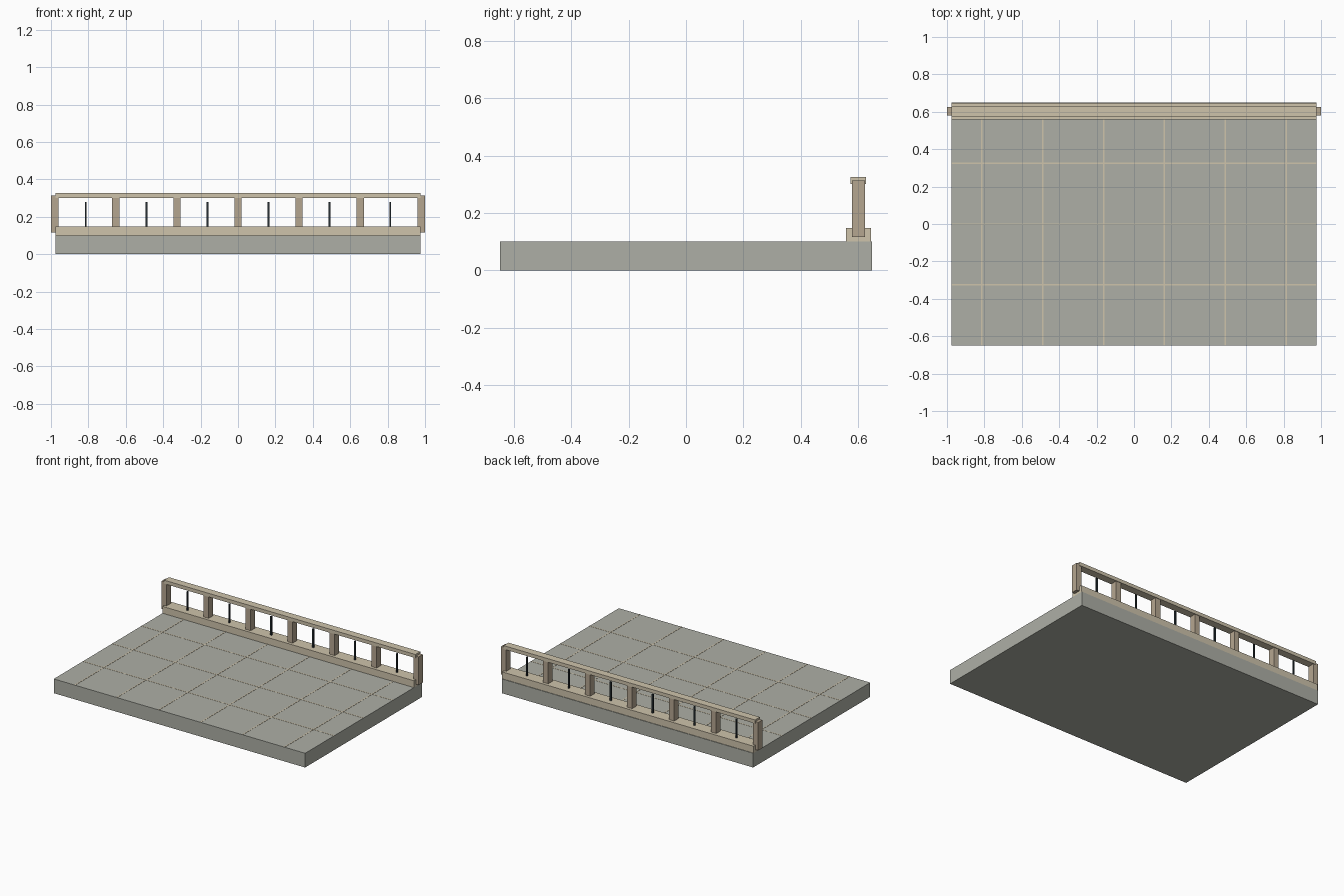
import bpy, bmesh

if "Cube" in bpy.data.objects:
    bpy.data.objects.remove(bpy.data.objects["Cube"])


def mat(name, rgb):
    m = bpy.data.materials.new(name)
    m.diffuse_color = (*rgb, 1)
    m.use_nodes = True
    m.node_tree.nodes["Principled BSDF"].inputs["Base Color"].default_value = m.diffuse_color
    return m


CONCRETE = mat("concrete", (0.42, 0.43, 0.38))
STONE = mat("pale_stone", (0.62, 0.55, 0.41))
POST = mat("post_stone", (0.46, 0.38, 0.28))
METAL = mat("dark_metal", (0.02, 0.03, 0.035))


def box(name, x, y, z, material):
    """Axis-aligned box from (min, max) ranges."""
    bm = bmesh.new()
    bmesh.ops.create_cube(bm, size=1)
    for v in bm.verts:
        v.co = [r[0] + (c + 0.5) * (r[1] - r[0]) for c, r in zip(v.co, (x, y, z))]
    me = bpy.data.meshes.new(name)
    bm.to_mesh(me)
    bm.free()
    me.materials.append(material)
    ob = bpy.data.objects.new(name, me)
    bpy.context.collection.objects.link(ob)
    return ob


L, W, STEP = 0.977, 0.65, 0.3257

# Floor slab
box("floor_slab", (-L, L), (-W, W), (0, 0.1), CONCRETE)

# Thin tile joints lying on the slab
J = 0.004
for i in range(6):
    x = (i - 2.5) * STEP
    box("joint_across", (x - J, x + J), (-W, W - 0.01), (0.098, 0.1012), STONE)
for i in range(3):
    y = (i - 1) * 0.325
    box("joint_along", (-L, L), (y - J, y + J), (0.098, 0.101), STONE)

# Balustrade kerb and top rail
box("kerb", (-L, L), (0.558, 0.646), (0.0995, 0.148), STONE)
box("top_rail", (-L, L), (0.575, 0.629), (0.301, 0.326), STONE)

# Posts, with the end posts standing slightly proud of the slab
for i in range(7):
    x = (i - 3) * 0.3265
    box("post", (x - 0.0195, x + 0.0195), (0.579, 0.625), (0.116, 0.313), POST)

# Slim metal bars between posts
for i in range(6):
    x = (i - 2.5) * STEP
    box("bar", (x - 0.005, x + 0.005), (0.597, 0.607), (0.14, 0.28), METAL)
